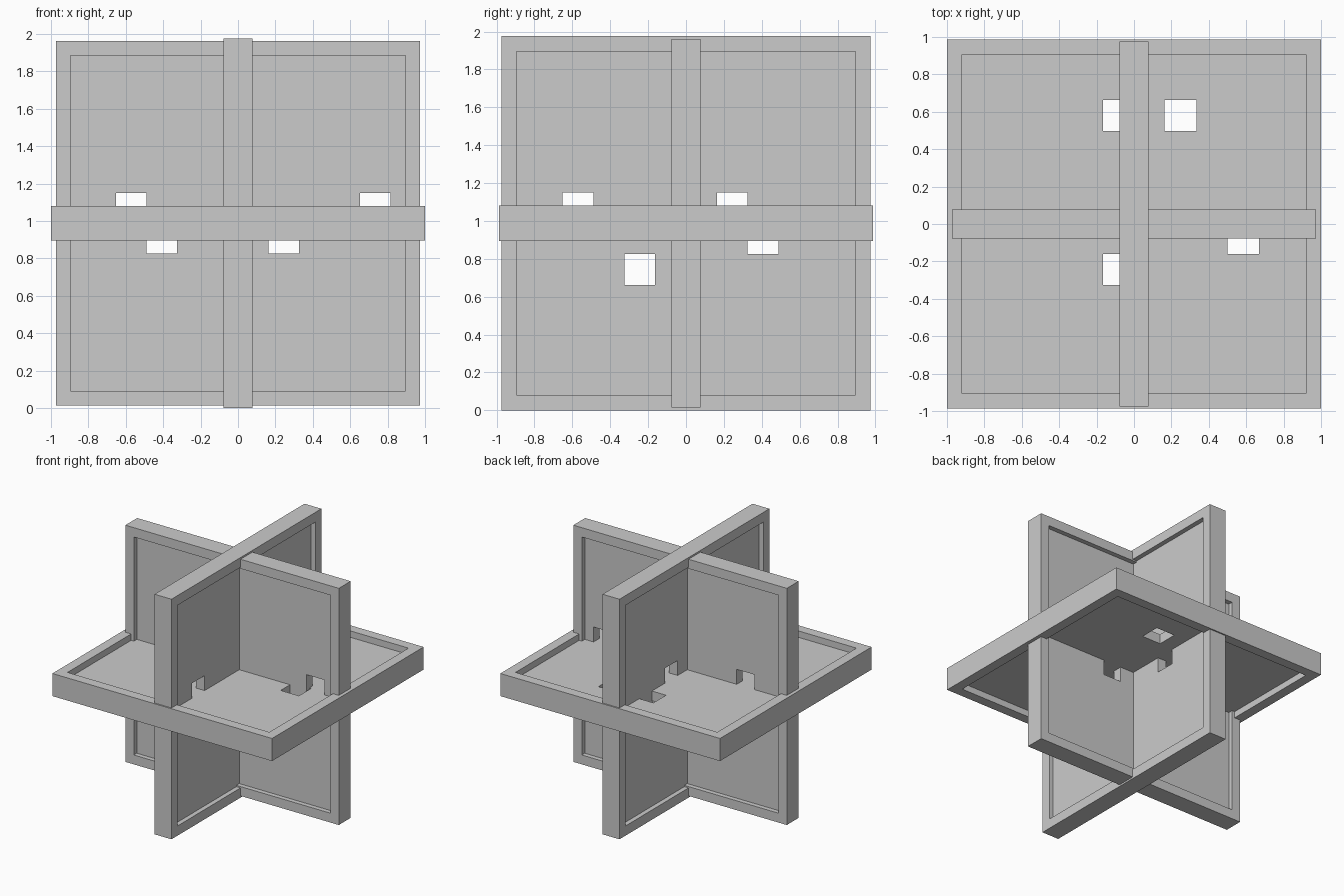
import bpy, bmesh
from mathutils import Vector

if "Cube" in bpy.data.objects:
    bpy.data.objects.remove(bpy.data.objects["Cube"])

CENTRE = Vector((0, 0, 0.988))


def panel(name, u_axis, v_axis, half_u, half_v, rim, half_t, half_web, holes):
    """Rimmed square panel: thick border, thin recessed web, square through-holes."""
    U, V = Vector(u_axis), Vector(v_axis)
    N = U.cross(V)
    iu, iv = half_u - rim, half_v - rim
    us = sorted({-half_u, half_u, -iu, iu} | {h[k] for h in holes for k in (0, 1)})
    vs = sorted({-half_v, half_v, -iv, iv} | {h[k] for h in holes for k in (2, 3)})
    bm = bmesh.new()

    def quad(*pts):
        bm.faces.new([bm.verts.new(CENTRE + U * a + V * b + N * c) for a, b, c in pts])

    # half thickness of the cell (i, j); zero means open
    def height(i, j):
        if not (0 <= i < len(us) - 1 and 0 <= j < len(vs) - 1):
            return 0
        u, v = (us[i] + us[i + 1]) / 2, (vs[j] + vs[j + 1]) / 2
        if abs(u) > iu or abs(v) > iv:
            return half_t
        if any(a < u < b and c < v < d for a, b, c, d in holes):
            return 0
        return half_web

    # step between two neighbouring cells, on both sides of the panel
    def wall(p, q, h0, h1):
        if h0 == h1:
            return
        lo, hi = min(h0, h1), max(h0, h1)
        spans = [(-hi, hi)] if lo == 0 else [(lo, hi), (-hi, -lo)]
        for a, b in spans:
            quad((*p, a), (*q, a), (*q, b), (*p, b))

    for i in range(len(us)):
        for j in range(len(vs)):
            h = height(i, j)
            if h:
                a, b, c, d = us[i], us[i + 1], vs[j], vs[j + 1]
                for s in (h, -h):
                    quad((a, c, s), (b, c, s), (b, d, s), (a, d, s))
            if j < len(vs) - 1:
                wall((us[i], vs[j]), (us[i], vs[j + 1]), height(i - 1, j), h)
            if i < len(us) - 1:
                wall((us[i], vs[j]), (us[i + 1], vs[j]), height(i, j - 1), h)

    # weld, orient and merge coplanar cells
    bmesh.ops.remove_doubles(bm, verts=bm.verts, dist=1e-5)
    bmesh.ops.recalc_face_normals(bm, faces=bm.faces)
    mesh = bpy.data.meshes.new(name)
    bm.to_mesh(mesh)
    bm.free()
    bpy.context.collection.objects.link(bpy.data.objects.new(name, mesh))


X, Y, Z = (1, 0, 0), (0, 1, 0), (0, 0, 1)
s = 0.163  # hole size

# Holes are (u min, u max, v min, v max) from the panel centre
panel("horizontal_panel", X, Y, 1.0, 0.986, 0.081, 0.093, 0.04,
      [(-0.167, 0, 0.498, 0.663), (0.163, 0.333, 0.498, 0.663),
       (-0.167, 0, -0.325, -0.161), (0.501, 0.667, -0.161, 0)])

panel("front_facing_panel", X, Z, 0.972, 0.974, 0.077, 0.077, 0.0385,
      [(-4 * s, -3 * s, 0, s), (4 * s, 5 * s, 0, s),
       (-3 * s, -2 * s, -s, 0), (s, 2 * s, -s, 0)])

panel("side_facing_panel", Y, Z, 0.975, 0.988, 0.08, 0.077, 0.0385,
      [(-4 * s, -3 * s, 0, s), (s, 2 * s, 0, s),
       (2 * s, 3 * s, -s, 0), (-2 * s, -s, -2 * s, -s)])
